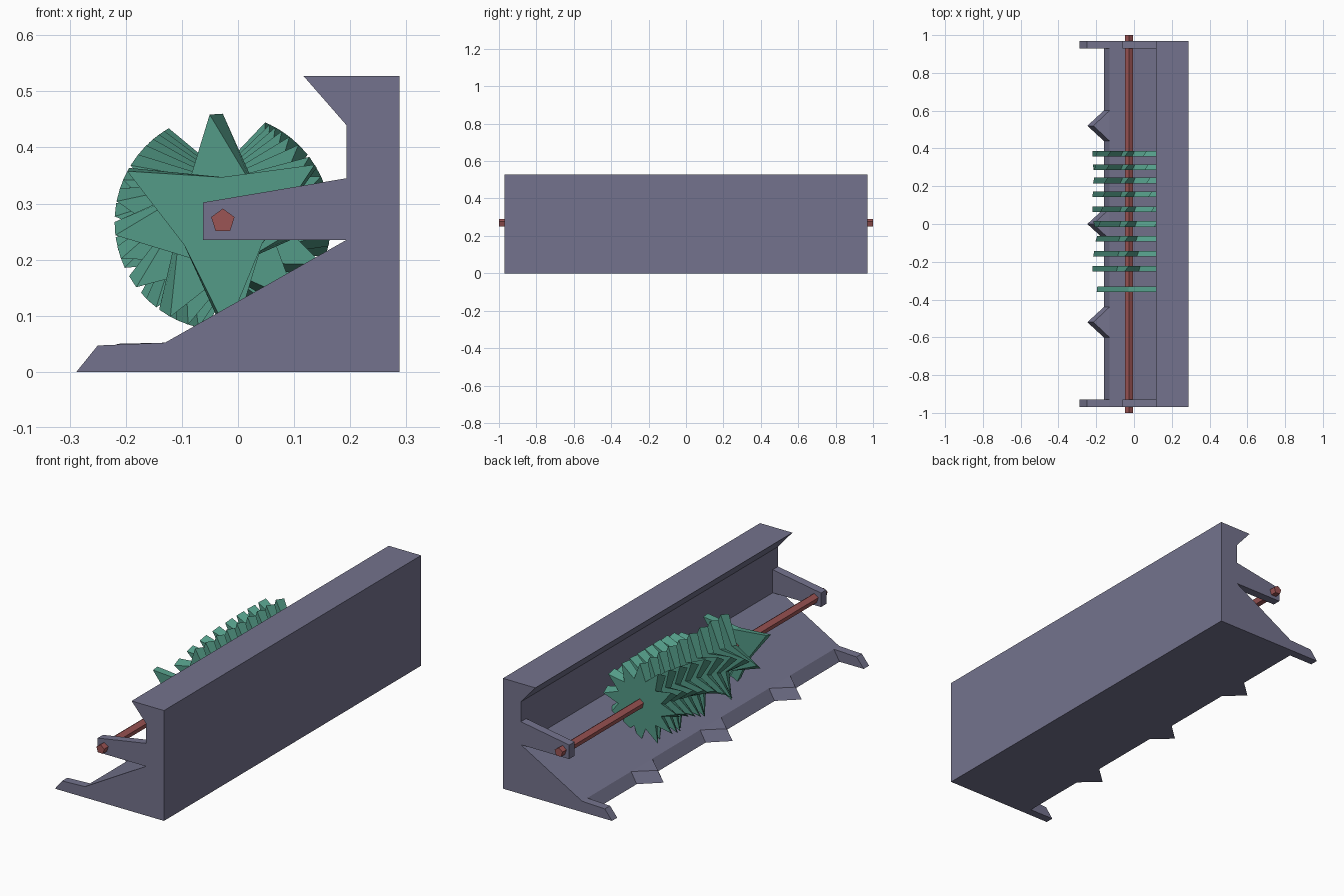
import bpy, bmesh
from math import sin, cos, pi, radians

cube = bpy.data.objects.get("Cube")
if cube:
    bpy.data.objects.remove(cube)


def material(name, colour):
    m = bpy.data.materials.new(name)
    m.use_nodes = True
    m.diffuse_color = (*colour, 1)
    m.node_tree.nodes["Principled BSDF"].inputs["Base Color"].default_value = (*colour, 1)
    return m


grey = material("slate grey", (0.174, 0.171, 0.266))
green = material("sea green", (0.087, 0.328, 0.242))
red = material("dull red", (0.33, 0.089, 0.089))


def loft(name, mat, ring_a, ring_b):
    """Solid between two matching rings of 3D points."""
    bm = bmesh.new()
    a = [bm.verts.new(p) for p in ring_a]
    b = [bm.verts.new(p) for p in ring_b]
    bm.faces.new(a)
    bm.faces.new(b[::-1])
    for i in range(len(a)):
        j = (i + 1) % len(a)
        bm.faces.new((a[i], b[i], b[j], a[j]))
    bmesh.ops.recalc_face_normals(bm, faces=bm.faces)
    mesh = bpy.data.meshes.new(name)
    bm.to_mesh(mesh)
    bm.free()
    mesh.materials.append(mat)
    ob = bpy.data.objects.new(name, mesh)
    bpy.context.collection.objects.link(ob)
    return ob


def prism(name, mat, profile, y0, y1):
    """Extrude an (x, z) profile along y."""
    return loft(name, mat, [(x, y0, z) for x, z in profile],
                [(x, y1, z) for x, z in profile])


# Housing: sloped floor, back wall and overhanging lip
END, INNER = 0.97, 0.93
housing = [(-0.16, 0), (0.288, 0), (0.288, 0.527), (0.117, 0.527), (0.193, 0.44),
           (0.193, 0.235), (-0.13, 0.052)]
prism("housing", grey, housing, -END, END)

# Rod arms and feet at both ends
arm = [(0.193, 0.345), (-0.062, 0.302), (-0.062, 0.235), (0.193, 0.235)]
foot = [(-0.13, 0.052), (-0.25, 0.047), (-0.288, 0), (-0.16, 0)]
for side, s in (("front", -1), ("back", 1)):
    prism(side + "_rod_arm", grey, arm, s * INNER, s * END)
    prism(side + "_foot", grey, foot, s * INNER, s * END)

# Pointed prongs along the floor edge
for i, y in enumerate((-0.52, 0, 0.52)):
    top = [(-0.13, y - 0.08, 0.052), (-0.215, y, 0.05), (-0.13, y + 0.08, 0.052)]
    bottom = [(-0.16, y - 0.08, 0), (-0.247, y, 0), (-0.16, y + 0.08, 0)]
    loft(f"floor_prong_{i + 1}", grey, top, bottom)

# Five-sided rod
CX, CZ = -0.027, 0.267
rod = [(CX + 0.022 * cos(pi / 2 + k * 2 * pi / 5), CZ + 0.002 + 0.022 * sin(pi / 2 + k * 2 * pi / 5))
       for k in range(5)]
prism("rod", red, rod, -1, 1)


# Twisted toothed wheels, one more tooth on each
def star(teeth, inner, start, y):
    ring = []
    for k in range(teeth * 2):
        r = inner if k % 2 else 0.193
        t = start + k * pi / teeth
        ring.append((CX + r * cos(t), y, CZ + r * sin(t)))
    return ring


wheel_y = [-0.345, -0.237, -0.158, -0.078, 0, 0.078, 0.158, 0.23, 0.3, 0.372]
for i, y in enumerate(wheel_y):
    teeth = i + 3
    inner = 0.08 + 0.004 * i
    start = -pi / 2 if teeth == 3 else pi / 2
    loft(f"toothed_wheel_{teeth}", green,
         star(teeth, inner, start + radians(7), y - 0.015) if teeth > 3
         else star(teeth, inner, start + radians(2), y - 0.015),
         star(teeth, inner, start, y + 0.015))
